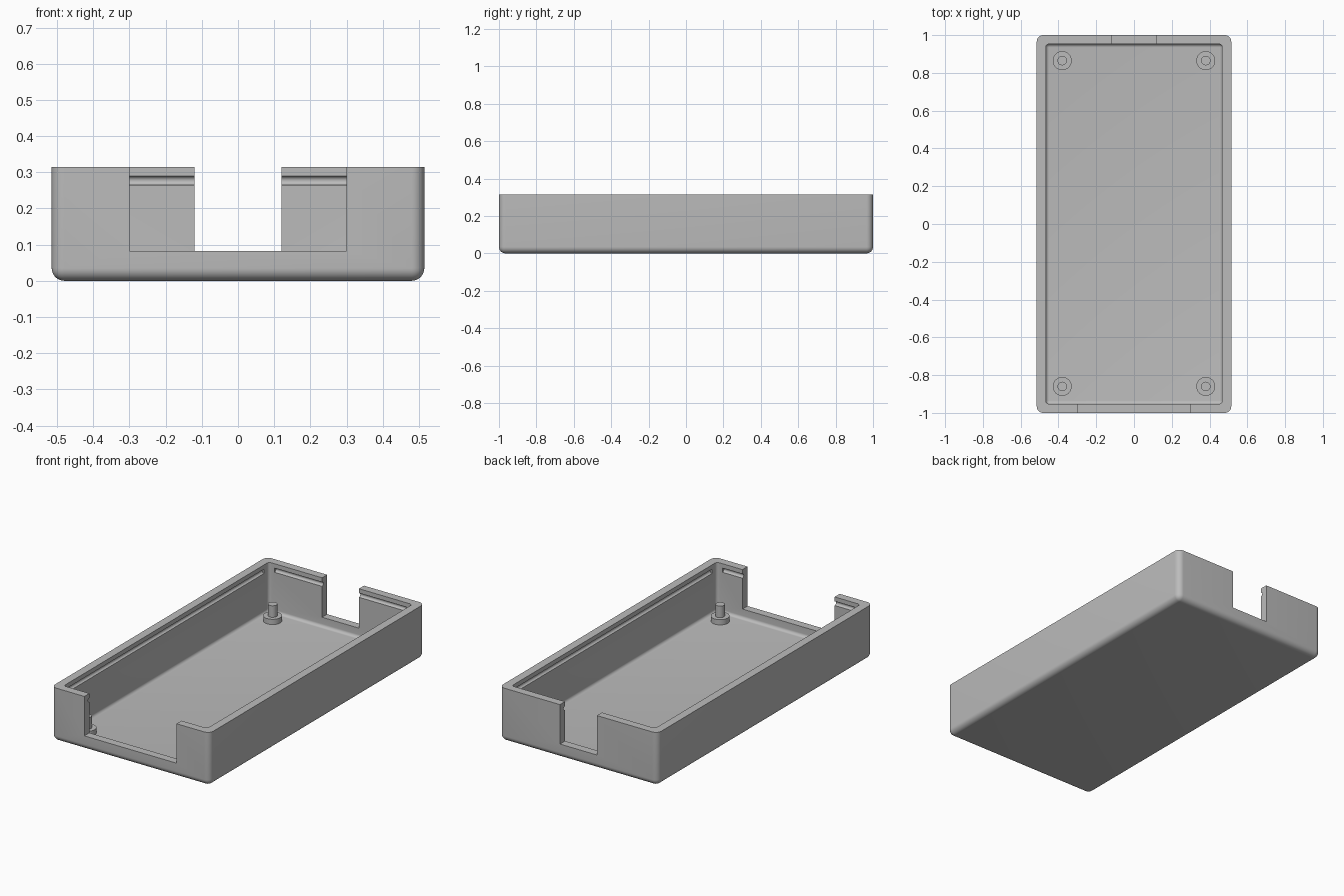
import bpy, bmesh, math
from mathutils import Matrix

if "Cube" in bpy.data.objects:
    bpy.data.objects.remove(bpy.data.objects["Cube"])

HALF_X, HALF_Y, HEIGHT = 0.515, 1.0, 0.315
IN_X, IN_Y, FLOOR = 0.467, 0.953, 0.027
SILL = 0.083

grey = bpy.data.materials.new("plain_grey")
grey.use_nodes = True
grey.diffuse_color = (0.5, 0.5, 0.5, 1)
grey.node_tree.nodes["Principled BSDF"].inputs["Base Color"].default_value = (0.5, 0.5, 0.5, 1)


def finish(bm, name):
    mesh = bpy.data.meshes.new(name)
    bm.to_mesh(mesh)
    bm.free()
    mesh.materials.append(grey)
    obj = bpy.data.objects.new(name, mesh)
    bpy.context.collection.objects.link(obj)
    return obj


def box(name, x, y, z, radius=0):
    """Box from (min, max) ranges; rounds every edge except the top rim."""
    bm = bmesh.new()
    bmesh.ops.create_cube(bm, size=1)
    for v in bm.verts:
        v.co = [r[1] if c > 0 else r[0] for c, r in zip(v.co, (x, y, z))]
    if radius:
        edges = [e for e in bm.edges if min(v.co.z for v in e.verts) < z[1] - 0.001]
        bmesh.ops.bevel(bm, geom=edges, offset=radius, segments=8, profile=0.5, affect='EDGES')
    return finish(bm, name)


def cylinder(name, radius, length, centre, axis='Z', sides=40):
    bm = bmesh.new()
    turn = {'X': Matrix.Rotation(math.pi / 2, 4, 'Y'),
            'Y': Matrix.Rotation(math.pi / 2, 4, 'X'), 'Z': Matrix()}[axis]
    bmesh.ops.create_cone(bm, cap_ends=True, segments=sides, radius1=radius, radius2=radius,
                          depth=length, matrix=Matrix.Translation(centre) @ turn)
    return finish(bm, name)


def activate(obj):
    bpy.ops.object.select_all(action='DESELECT')
    obj.select_set(True)
    bpy.context.view_layer.objects.active = obj


def cut(target, cutter):
    cutter.hide_render = True
    mod = target.modifiers.new("cut", 'BOOLEAN')
    mod.operation, mod.solver, mod.object = 'DIFFERENCE', 'EXACT', cutter
    activate(target)
    bpy.ops.object.modifier_apply(modifier=mod.name)
    bpy.data.objects.remove(cutter)


# Open tray with rounded outer edges and a rounded cavity
tray = box("tray", (-HALF_X, HALF_X), (-HALF_Y, HALF_Y), (0, HEIGHT), 0.035)
cut(tray, box("cavity", (-IN_X, IN_X), (-IN_Y, IN_Y), (FLOOR, HEIGHT + 0.1), 0.018))

# Snap grooves along the inside of the four walls
for s in (-1, 1):
    cut(tray, cylinder("side_groove", 0.0125, 1.82, (s * IN_X, 0, 0.277), 'Y', 24))
    cut(tray, cylinder("end_groove", 0.0125, 0.86, (0, s * IN_Y, 0.277), 'X', 24))

# Wide front opening and narrow back opening
cut(tray, box("front_opening", (-0.3, 0.3), (-1.1, -0.9), (SILL, 0.5)))
cut(tray, box("back_opening", (-0.12, 0.12), (0.9, 1.1), (SILL, 0.5)))

# Standoffs with locating pins in the corners
parts = [tray]
for x, side in ((-0.38, "right"), (0.38, "left")):
    for y, end in ((-0.86, "front"), (0.865, "back")):
        parts.append(cylinder(f"{end}_{side}_standoff", 0.05, 0.04, (x, y, 0.038)))
        parts.append(cylinder(f"{end}_{side}_pin", 0.025, 0.08, (x, y, 0.086)))

for obj in parts:
    activate(obj)
    bpy.ops.object.shade_smooth_by_angle(angle=math.radians(30))
